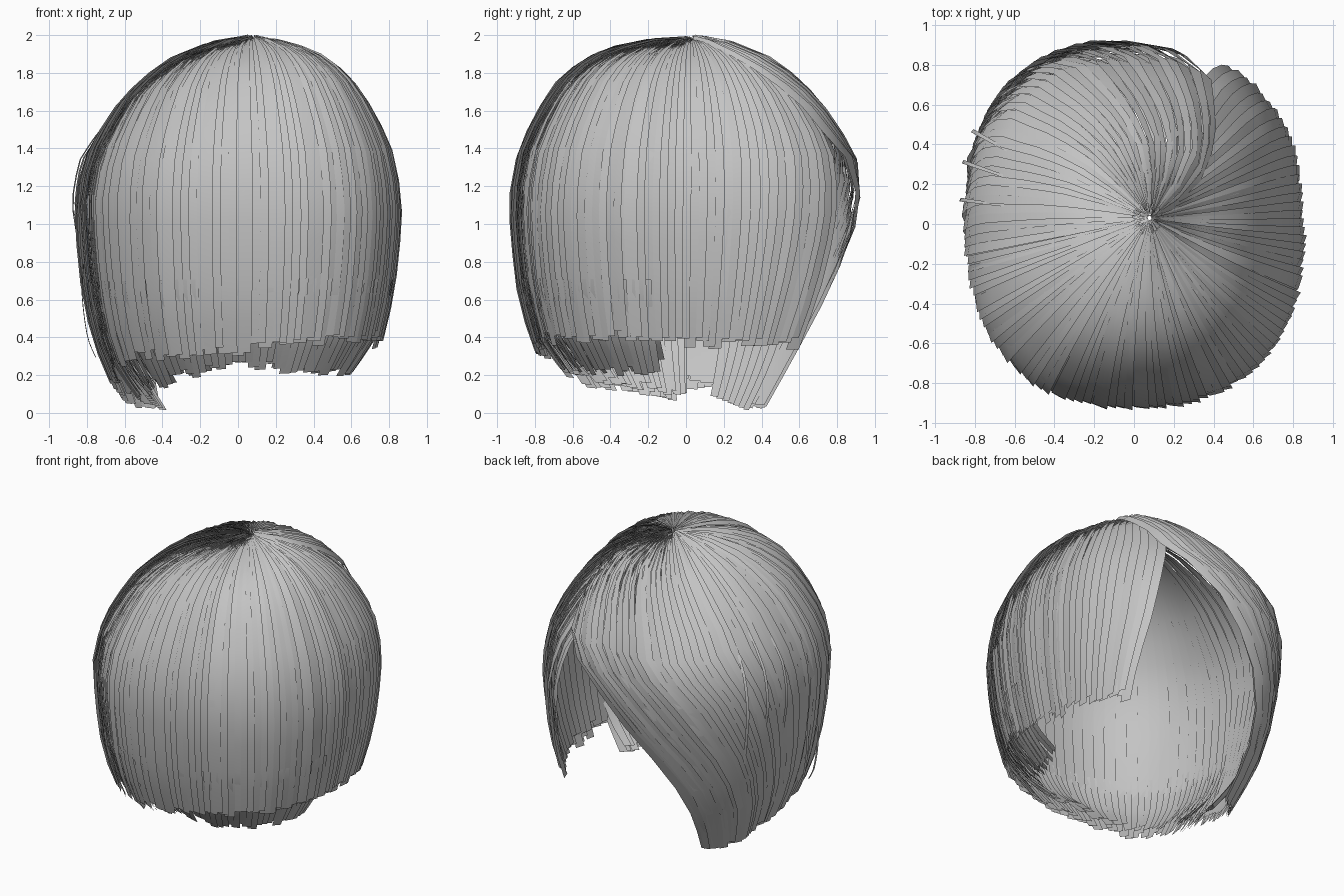
import bpy, bmesh, math, random

if "Cube" in bpy.data.objects:
    bpy.data.objects.remove(bpy.data.objects["Cube"])

random.seed(4)

# (radius factor, height) from crown to hem
PROFILE = [(0.0, 1.985), (0.22, 1.965), (0.45, 1.90), (0.60, 1.81), (0.73, 1.70),
           (0.85, 1.53), (0.94, 1.36), (0.99, 1.12), (0.975, 0.9), (0.945, 0.65),
           (0.88, 0.4), (0.79, 0.2), (0.69, 0.0)]
# (height, angle) of the swept fringe edge and of the right face edge
FRINGE_EDGE = [(0, 139), (0.5, 127), (0.8, 113), (1.2, 89), (1.5, 65), (1.7, 58), (1.85, 45), (2, 25)]
RIGHT_DRIFT = [(0.38, 0), (0.9, 9), (1.55, 17), (2, 17)]
# (angle, height) of the hem around the head
HEM = [(139, 0.02), (155, 0.07), (165, 0.14), (180, 0.16), (200, 0.24), (230, 0.3),
       (270, 0.32), (290, 0.34), (310, 0.38), (330, 0.4), (360, 0.37), (408, 0.37)]
# (angle, height) of the tips that curl in below the hem
TIPS = [(180, 0.11), (200, 0.13), (230, 0.17), (270, 0.28), (300, 0.22), (345, 0.24)]

hair = bpy.data.materials.new("hair_grey")
hair.diffuse_color = (0.55, 0.55, 0.55, 1)
hair.use_nodes = True
hair.node_tree.nodes["Principled BSDF"].inputs["Base Color"].default_value = hair.diffuse_color


def interp(table, v):
    if v <= table[0][0]:
        return table[0][1]
    for (a, fa), (b, fb) in zip(table, table[1:]):
        if v <= b:
            return fa + (fb - fa) * (v - a) / (b - a)
    return table[-1][1]


def profile(p):
    i = min(int(p), len(PROFILE) - 2)
    (r0, z0), (r1, z1) = PROFILE[i], PROFILE[i + 1]
    return r0 + (r1 - r0) * (p - i), z0 + (z1 - z0) * (p - i)


def p_at(z):
    return interp([(-h, i) for i, (_, h) in enumerate(PROFILE)], -z)


def point(angle, p, lift):
    """Point on the rounded head form; p runs along the profile."""
    rho, z = profile(p)
    t = math.radians(angle)
    c, s = math.cos(t), math.sin(t)
    rx = 0.87 if c > 0 else 0.85
    r = (abs(c / rx) ** 2.4 + abs(s / 0.935) ** 2.4) ** (-1 / 2.4)
    k = rho * r + lift * min(1, rho * 2)
    # fuller at the back, flatter over the face and the left side
    q = rho * rho
    z += 4 * q * (1 - q) * ((-0.045 * s) + (0.01 * c if c > 0 else 0.06 * c)) * min(1, z)
    return k * c + 0.08 * (1 - rho) ** 2, k * s + 0.03 * (1 - rho) ** 2, z + lift * (1 - rho) * 0.7


def fringe_path(s):
    return lambda z: interp(FRINGE_EDGE, z) * (1 - s) + 188 * s


def fall_path(a):
    k = max(0, (a - 345) / 61) ** 2
    return lambda z: a + k * interp(RIGHT_DRIFT, z)


def ribbon(bm, path, p0, p1, half, lift, tilt, steps=14):
    """One hair card following a path, one side raised; lift(u, z) offsets it."""
    rows = []
    for i in range(steps + 1):
        p = p0 + (p1 - p0) * i / steps
        z = profile(p)[1]
        a, h = path(z), lift(i / steps, z)
        rows.append([bm.verts.new(point(a + d * half, p, h + d * tilt)) for d in (-1, 0, 1)])
    for u, v in zip(rows, rows[1:]):
        for j in (0, 1):
            bm.faces.new((u[j], v[j], v[j + 1], u[j + 1]))


def finish(name, bm):
    me = bpy.data.meshes.new(name)
    bm.to_mesh(me)
    bm.free()
    ob = bpy.data.objects.new(name, me)
    bpy.context.collection.objects.link(ob)
    me.materials.append(hair)
    for poly in me.polygons:
        poly.use_smooth = True


def section(name, paths, half, inner, base=0.0, tuck=0.0, sink=0.0):
    """A row of overlapping cards; tuck pulls the first cards in low down, sink the last ones."""
    bm = bmesh.new()
    for n, path in enumerate(paths):
        f = n / len(paths)
        hem = max(0, interp(HEM, path(0.1)) + random.uniform(-0.03, 0.035))
        w = tuck * (1 - f) ** 3
        off = base - sink * f ** 5 + (-0.025 if inner else random.uniform(-0.006, 0.008))
        lift = lambda u, z: off - w * min(1, max(0, 1.35 - z))
        if inner:
            ribbon(bm, path, 0.05, p_at(hem + 0.05), half, lift, 0.006)
        else:
            ribbon(bm, path, random.uniform(0.05, 0.4), p_at(hem), half, lift,
                   random.uniform(0.005, 0.014))
    finish(name, bm)


# Back and side hair, falling from the crown
section("back_and_side_hair", [fall_path(186 + 220 * i / 84) for i in range(85)], 2.4, False, sink=0.035)
section("back_and_side_underlayer", [fall_path(186 + 219 * i / 48) for i in range(49)], 3.2, True, sink=0.035)

# Fringe swept from the parting to the left side
section("swept_fringe", [fringe_path(i / 34) for i in range(35)], 2.6, False, 0.012, 0.07)
section("fringe_underlayer", [fringe_path(0.03 + 0.97 * i / 20) for i in range(21)], 3.4, True, 0.01, 0.07)

# Tips curling inward below the hem, in two rows
bm = bmesh.new()
for row in (0, 1):
    for i in range(56):
        a = 182 + 163 * i / 55 + row
        low = interp(TIPS, a) + 0.03 * row + random.uniform(-0.03, 0.03)
        ribbon(bm, lambda z: a, p_at(0.7), p_at(low), 2.4,
               lambda u, z: -0.008 - 0.01 * row - (0.09 + 0.07 * row) * u * u, 0.012, 8)
finish("curled_tips", bm)

# Curl at the tip of the fringe lock
bm = bmesh.new()
for i in range(7):
    a = 142 + 3.5 * i
    ribbon(bm, lambda z: a, p_at(0.6), p_at(0.05 + 0.012 * i), 2.6,
           lambda u, z: -0.05 - 0.1 * u * u, 0.012, 8)
finish("fringe_tip_curl", bm)

# Thin loose wisps bowing off the left side
bm = bmesh.new()
for a, top, low, bow in ((160, 1.65, 0.85, 0.05), (172, 1.65, 0.8, 0.04), (150, 1.6, 0.7, 0.04),
                         (192, 0.8, 0.3, 0.05), (203, 0.75, 0.33, 0.05)):
    ribbon(bm, lambda z: a, p_at(top), p_at(low), 0.6,
           lambda u, z: 0.005 + bow * math.sin(math.pi * u * (1 if low > 0.5 else 0.6)), 0.003, 10)
finish("loose_wisps", bm)
